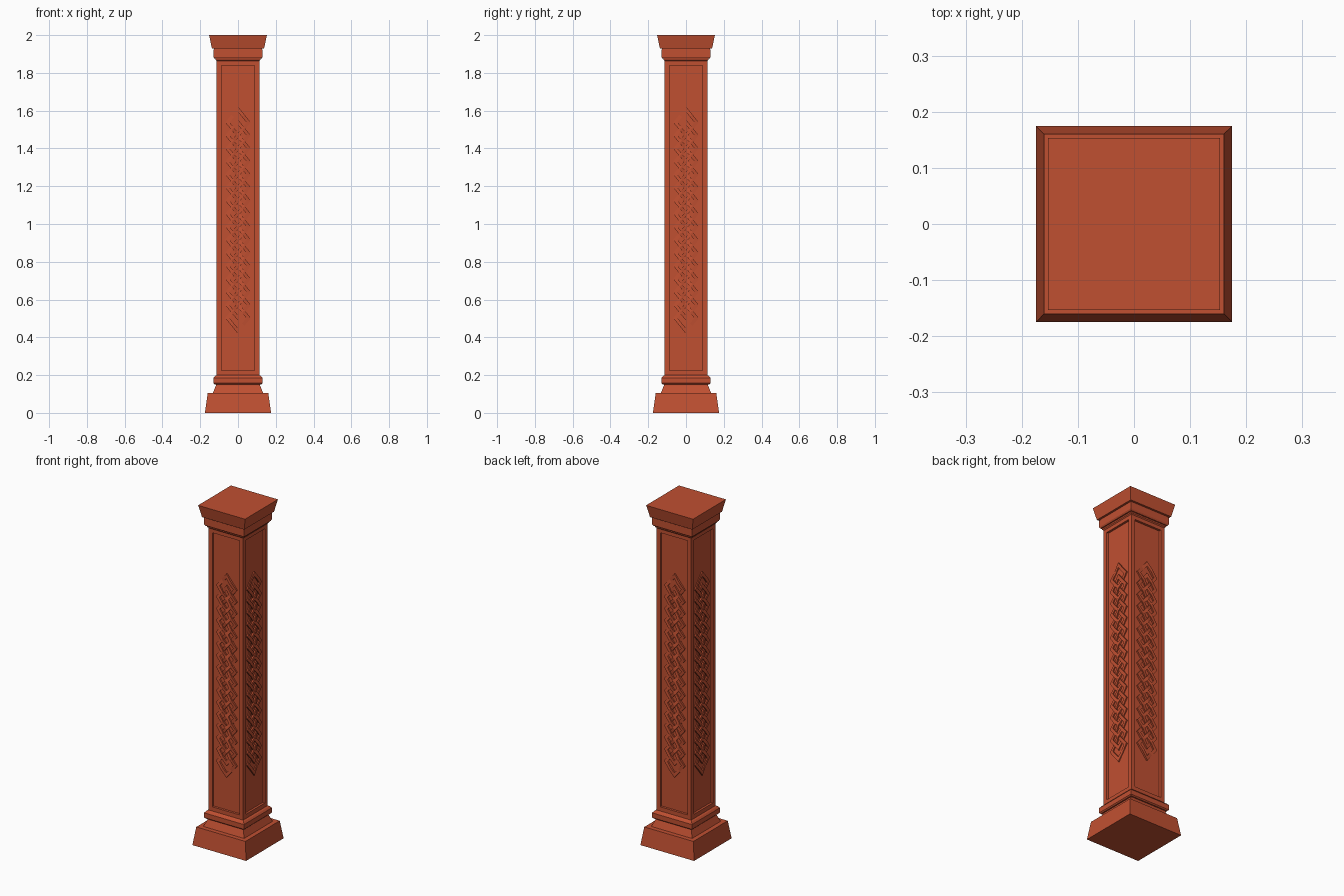
import bpy, bmesh, math
from mathutils import Vector, Matrix

cube = bpy.data.objects.get("Cube")
if cube:
    bpy.data.objects.remove(cube, do_unlink=True)

# Single terracotta colour
clay = bpy.data.materials.new("terracotta")
clay.use_nodes = True
COLOUR = (0.53, 0.08, 0.031, 1)
clay.diffuse_color = COLOUR
clay.node_tree.nodes["Principled BSDF"].inputs["Base Color"].default_value = COLOUR


def finish(bm, name):
    bmesh.ops.recalc_face_normals(bm, faces=bm.faces[:])
    mesh = bpy.data.meshes.new(name)
    bm.to_mesh(mesh)
    bm.free()
    mesh.materials.append(clay)
    obj = bpy.data.objects.new(name, mesh)
    bpy.context.collection.objects.link(obj)
    return obj


def square_stack(name, profile):
    """Loft square rings given as (half width, height), capped at both ends."""
    bm = bmesh.new()
    rings = [[bm.verts.new((sx * r, sy * r, z))
              for sx, sy in ((-1, -1), (1, -1), (1, 1), (-1, 1))] for r, z in profile]
    for low, high in zip(rings, rings[1:]):
        for i in range(4):
            j = (i + 1) % 4
            bm.faces.new((low[i], low[j], high[j], high[i]))
    bm.faces.new(rings[0][::-1])
    bm.faces.new(rings[-1])
    bmesh.ops.recalc_face_normals(bm, faces=bm.faces[:])
    return bm


# Stepped plinth and lower moulding
finish(square_stack("plinth", [
    (0.175, 0), (0.16, 0.105), (0.133, 0.105), (0.117, 0.145), (0.117, 0.151),
    (0.124, 0.151), (0.13, 0.157), (0.13, 0.185), (0.122, 0.195), (0.113, 0.2)]), "plinth")

# Shaft with a sunken panel in every side
SHAFT, DEPTH = 0.113, 0.012
bm = square_stack("shaft", [(SHAFT, 0.2), (SHAFT, 1.865)])
sides = [f for f in bm.faces if abs(f.normal.z) < 0.5]
bmesh.ops.inset_individual(bm, faces=sides, thickness=0.035)
bmesh.ops.inset_individual(bm, faces=sides, thickness=0.001, depth=-DEPTH)
finish(bm, "shaft")

# Upper moulding and flared cap
finish(square_stack("cap", [
    (0.113, 1.862), (0.118, 1.868), (0.118, 1.876), (0.125, 1.876), (0.13, 1.884),
    (0.13, 1.924), (0.126, 1.924), (0.126, 1.929), (0.138, 1.929), (0.153, 2.0)]), "cap")

# Woven lattice: two closed strands zigzag down the panel, one step apart
REACH, STEPS, TOP, BOTTOM = 0.056, 17, 1.607, 0.433
STEP = (TOP - BOTTOM) / STEPS
HALF_WIDTH = 0.009
LOW, MID, HIGH = 0.004, 0.0075, 0.0115


def strand_points(start, count):
    """Closed loop of (x, z, relief), alternating over and under at crossings."""
    def side(sign):
        pts = []
        for k in range(2 * count + 1):
            t = k / 2
            phase = t % 4
            x = phase if phase <= 1 else 2 - phase if phase <= 3 else phase - 4
            rightward = (phase < 1 or phase > 3) == (sign > 0)
            if abs(x) == 1 or k in (0, 2 * count):
                relief = MID
            else:
                relief = HIGH if rightward == (abs(x) == 0.5) else LOW
            pts.append((sign * x * REACH, TOP - (start + t) * STEP, relief))
        return pts
    return side(1) + side(-1)[-2:0:-1]


def add_ribbon(bm, points, turn):
    """Mitred ribbon standing on the panel floor, turned to one side."""
    floor = SHAFT - DEPTH
    rings = []
    n = len(points)
    for i, (x, z, relief) in enumerate(points):
        here = Vector((x, z))
        d1 = (here - Vector(points[i - 1][:2])).normalized()
        d2 = (Vector(points[(i + 1) % n][:2]) - here).normalized()
        n1, n2 = Vector((-d1.y, d1.x)), Vector((-d2.y, d2.x))
        mitre = (n1 + n2) / (1 + n1.dot(n2)) * HALF_WIDTH
        ring = []
        for side, height in ((-1, -0.001), (-1, relief), (1, relief), (1, -0.001)):
            p = here + mitre * side
            ring.append(bm.verts.new(turn @ Vector((p.x, -floor - height, p.y))))
        rings.append(ring)
    for i, ring in enumerate(rings):
        after = rings[(i + 1) % n]
        for j in range(4):
            k = (j + 1) % 4
            bm.faces.new((ring[j], ring[k], after[k], after[j]))


for index, label in enumerate(("front", "left", "back", "right")):
    bm = bmesh.new()
    turn = Matrix.Rotation(index * math.pi / 2, 3, "Z")
    for start in (0, 1):
        add_ribbon(bm, strand_points(start, STEPS - 1), turn)
    finish(bm, label + "_lattice")
